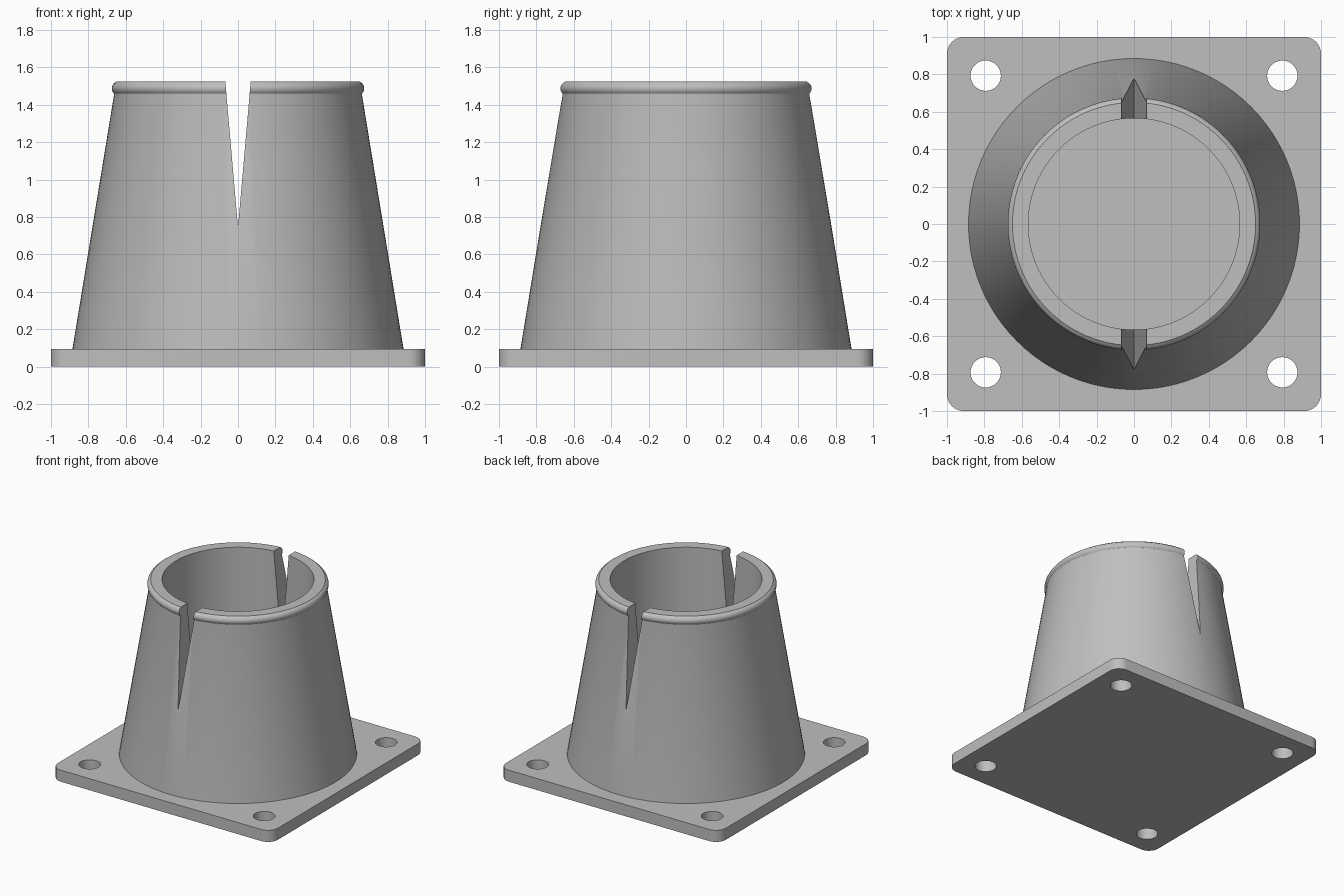
import bpy, bmesh, math
from mathutils import Matrix, Vector

old = bpy.data.objects.get("Cube")
if old:
    bpy.data.objects.remove(old, do_unlink=True)

PLATE_TOP, RIM_TOP, BORE = 0.095, 1.525, 0.565
SEGMENTS = 96

grey = bpy.data.materials.new("plain grey")
grey.use_nodes = True
colour = (0.52, 0.52, 0.52, 1)
grey.diffuse_color = colour
grey.node_tree.nodes["Principled BSDF"].inputs["Base Color"].default_value = colour


def finish(bm, name):
    bmesh.ops.recalc_face_normals(bm, faces=bm.faces)
    mesh = bpy.data.meshes.new(name)
    bm.to_mesh(mesh)
    bm.free()
    mesh.materials.append(grey)
    ob = bpy.data.objects.new(name, mesh)
    bpy.context.collection.objects.link(ob)
    return ob


def prism(name, outline, direction):
    """Extrude a closed outline along a direction."""
    bm = bmesh.new()
    face = bm.faces.new([bm.verts.new(p) for p in outline])
    out = bmesh.ops.extrude_face_region(bm, geom=[face])
    verts = [v for v in out["geom"] if isinstance(v, bmesh.types.BMVert)]
    bmesh.ops.translate(bm, verts=verts, vec=Vector(direction))
    return finish(bm, name)


def lathe(name, profile):
    """Revolve a closed (radius, height) profile around z."""
    bm = bmesh.new()
    rings = []
    for i in range(SEGMENTS):
        a = math.tau * i / SEGMENTS
        rings.append([bm.verts.new((r * math.cos(a), r * math.sin(a), z))
                      for r, z in profile])
    n = len(profile)
    for i in range(SEGMENTS):
        a, b = rings[i], rings[(i + 1) % SEGMENTS]
        for j in range(n):
            k = (j + 1) % n
            bm.faces.new((a[j], b[j], b[k], a[k]))
    return finish(bm, name)


def activate(ob):
    bpy.ops.object.select_all(action="DESELECT")
    ob.select_set(True)
    bpy.context.view_layer.objects.active = ob


def cut(ob, cutter):
    cutter.hide_render = True
    activate(ob)
    mod = ob.modifiers.new("cut", "BOOLEAN")
    mod.operation = "DIFFERENCE"
    mod.solver = "EXACT"
    mod.object = cutter
    bpy.ops.object.modifier_apply(modifier=mod.name)
    bpy.data.objects.remove(cutter, do_unlink=True)


def smooth(ob):
    activate(ob)
    bpy.ops.object.shade_smooth_by_angle(angle=math.radians(30))


# Square base plate with rounded corners
corner, steps = 0.09, 8
outline = []
for q, (sx, sy) in enumerate([(1, 1), (-1, 1), (-1, -1), (1, -1)]):
    for i in range(steps + 1):
        a = math.pi / 2 * (q + i / steps)
        outline.append((sx * (1 - corner) + corner * math.cos(a),
                        sy * (1 - corner) + corner * math.sin(a), 0))
base_plate = prism("base_plate", outline, (0, 0, PLATE_TOP))

# Four bolt holes
bm = bmesh.new()
for x in (-0.793, 0.793):
    for y in (-0.793, 0.793):
        bmesh.ops.create_cone(bm, cap_ends=True, segments=48, radius1=0.081,
                              radius2=0.081, depth=1,
                              matrix=Matrix.Translation((x, y, 0)))
cut(base_plate, finish(bm, "hole_cutter"))
smooth(base_plate)

# Tapered sleeve with a straight bore and a rounded bead at the rim
bead_r, bead_z, bead = 0.638, 1.488, 0.037
profile = [(BORE, 0.05), (0.885, 0.05), (0.885, PLATE_TOP), (0.663, 1.453)]
for i in range(11):
    a = math.radians(-45 + 110 * i / 10)
    profile.append((bead_r + bead * math.cos(a), bead_z + bead * math.sin(a)))
profile += [(0.65, RIM_TOP), (BORE, RIM_TOP)]
sleeve = lathe("tapered_sleeve", profile)

# V-shaped slit through the front and back walls
apex, half = 0.745, 0.068
slope = half / (RIM_TOP - apex)
top = RIM_TOP + 0.1
w = slope * (top - apex)
cut(sleeve, prism("slit_cutter", [(0, -1, apex), (w, -1, top), (-w, -1, top)],
                  (0, 2, 0)))
smooth(sleeve)
